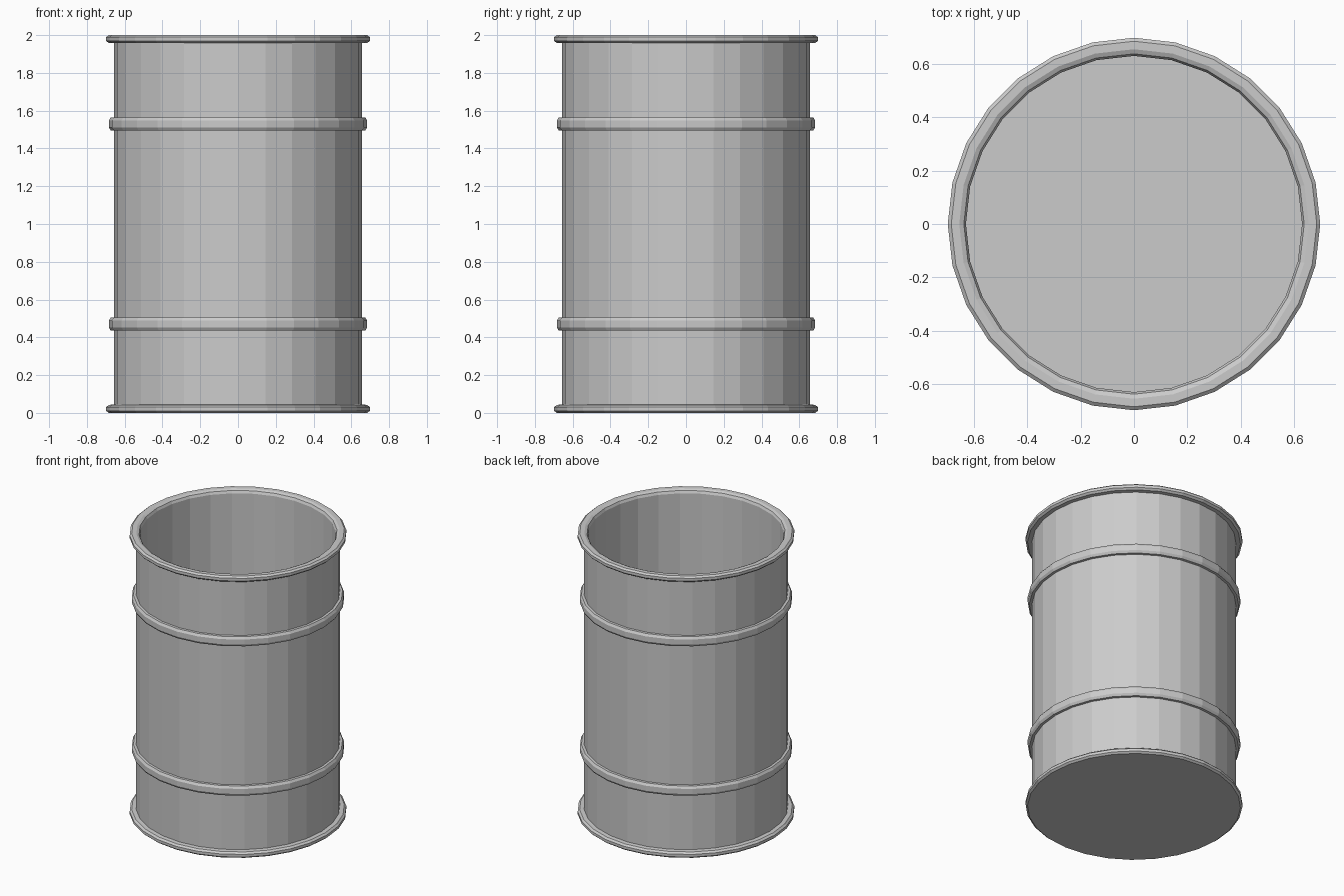
import bpy, bmesh
from math import sin, cos, tau

if "Cube" in bpy.data.objects:
    bpy.data.objects.remove(bpy.data.objects["Cube"])

SIDES = 28


def lathe(name, profile):
    """Revolve (radius, z) points around z; radius 0 makes a pole."""
    bm = bmesh.new()
    rings = []
    for r, z in profile:
        if r == 0:
            rings.append([bm.verts.new((0, 0, z))] * SIDES)
        else:
            rings.append([bm.verts.new((r * cos(tau * i / SIDES), r * sin(tau * i / SIDES), z))
                          for i in range(SIDES)])
    for a, b in zip(rings, rings[1:]):
        for i in range(SIDES):
            j = (i + 1) % SIDES
            quad = list(dict.fromkeys((a[i], a[j], b[j], b[i])))
            bm.faces.new(quad)
    mesh = bpy.data.meshes.new(name)
    bm.to_mesh(mesh)
    bm.free()
    obj = bpy.data.objects.new(name, mesh)
    bpy.context.collection.objects.link(obj)
    return obj


WALL = 0.657

# Closed base with its rolled edge
lathe("base_rim", [(0, 0), (0.685, 0), (0.698, 0.011), (0.698, 0.030),
                   (0.685, 0.042), (WALL, 0.045)])

# Outer drum wall
lathe("outer_wall", [(WALL, 0.045), (WALL, 1.957)])

# Rolled top edge, open in the middle
lathe("top_rim", [(WALL, 1.957), (0.685, 1.958), (0.698, 1.970), (0.698, 1.989),
                  (0.685, 2.0), (0.655, 2.0), (0.638, 1.992), (0.63, 1.975)])

# Hollow interior down to the floor
lathe("inner_wall_and_floor", [(0.63, 1.975), (0.63, 0.03), (0, 0.03)])

# Two raised hoops around the drum
for label, z in (("lower", 0.47), ("upper", 1.53)):
    lathe(label + "_hoop", [(WALL, z - 0.035), (0.674, z - 0.034), (0.684, z - 0.018),
                            (0.684, z + 0.018), (0.674, z + 0.034), (WALL, z + 0.035)])
